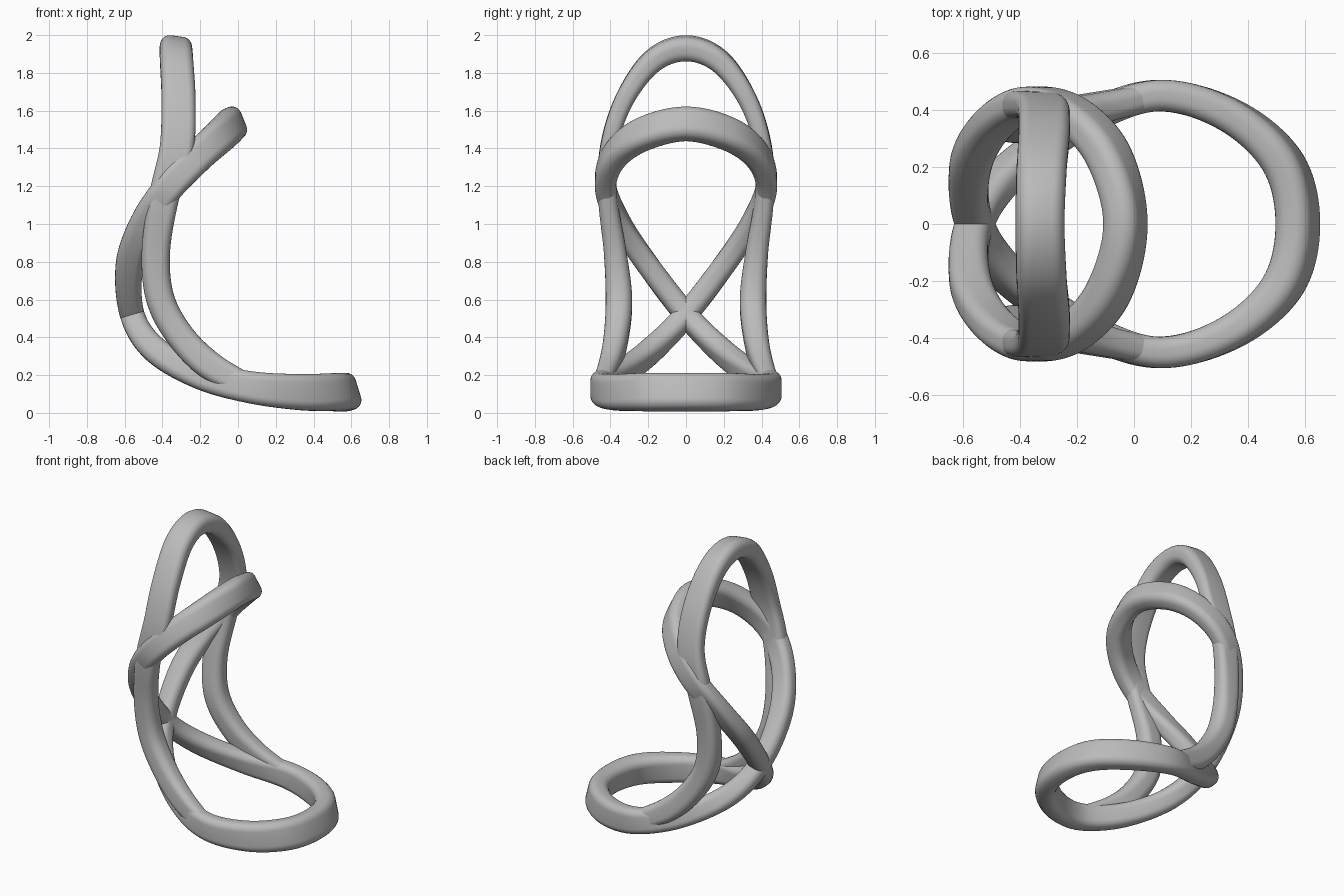
import bpy
import bmesh
from math import cos, sin, radians, pi
from mathutils import Vector

cube = bpy.data.objects.get("Cube")
if cube:
    bpy.data.objects.remove(cube)

grey = bpy.data.materials.new("soft grey")
grey.use_nodes = True
grey.diffuse_color = (0.5, 0.5, 0.5, 1)
grey.node_tree.nodes["Principled BSDF"].inputs["Base Color"].default_value = (0.5, 0.5, 0.5, 1)


def mirrored(points):
    """Same stations on the other side of y = 0."""
    return [(x, -y, *rest) for x, y, *rest in points]


def spline(points, closed, steps=12):
    """Catmull-Rom through stations of any dimension."""
    n = len(points)
    pick = (lambda i: points[i % n]) if closed else (lambda i: points[min(max(i, 0), n - 1)])
    out = []
    for i in range(n if closed else n - 1):
        for s in range(steps):
            t = s / steps
            out.append([b + 0.5 * t * (c - a + t * (2 * a - 5 * b + 4 * c - d + t * (3 * (b - c) + d - a)))
                        for a, b, c, d in zip(pick(i - 1), pick(i), pick(i + 1), pick(i + 2))])
    if not closed:
        out.append(list(points[-1]))
    return out


def section(width, thick, arc=6):
    """Rounded rectangle outline."""
    r = 0.4 * min(width, thick)
    outline = []
    for k, (sx, sy) in enumerate([(1, 1), (-1, 1), (-1, -1), (1, -1)]):
        for j in range(arc + 1):
            a = (k + j / arc) * pi / 2
            outline.append((sx * (width / 2 - r) + r * cos(a), sy * (thick / 2 - r) + r * sin(a)))
    return outline


def band(name, stations, closed):
    """Sweep a band; a station is x, y, z, tilt of the wide side in xz, width, thickness."""
    path = spline(stations, closed)
    n = len(path)
    bm = bmesh.new()
    rings = []
    for i, (x, y, z, tilt, width, thick) in enumerate(path):
        after = path[(i + 1) % n if closed else min(i + 1, n - 1)]
        before = path[i - 1 if closed else max(i - 1, 0)]
        tangent = (Vector(after[:3]) - Vector(before[:3])).normalized()
        wide = Vector((cos(radians(tilt)), 0, sin(radians(tilt))))
        thin = tangent.cross(wide).normalized()
        wide = thin.cross(tangent)
        rings.append([bm.verts.new(Vector((x, y, z)) + wide * u + thin * v)
                      for u, v in section(width, thick)])
    for i in range(n if closed else n - 1):
        a, b = rings[i], rings[(i + 1) % n]
        for j in range(len(a)):
            k = (j + 1) % len(a)
            bm.faces.new((a[j], a[k], b[k], b[j]))
    if not closed:
        bm.faces.new(rings[0])
        bm.faces.new(rings[-1])
    bmesh.ops.recalc_face_normals(bm, faces=bm.faces)
    mesh = bpy.data.meshes.new(name)
    bm.to_mesh(mesh)
    bm.free()
    mesh.materials.append(grey)
    obj = bpy.data.objects.new(name, mesh)
    bpy.context.collection.objects.link(obj)
    bpy.ops.object.select_all(action="DESELECT")
    obj.select_set(True)
    bpy.context.view_layer.objects.active = obj
    bpy.ops.object.shade_smooth_by_angle(angle=radians(40))


# Figure-eight band: an upper loop and a base loop crossing at the back
upper_tip = [(-0.03, 0, 1.53, 112, 0.18, 0.13)]
upper_side = [
    (-0.09, 0.24, 1.47, 122, 0.18, 0.13),
    (-0.22, 0.385, 1.35, 135, 0.17, 0.12),
    (-0.37, 0.425, 1.19, 142, 0.16, 0.11),
    (-0.5, 0.345, 1.0, 160, 0.15, 0.11),
    (-0.575, 0.2, 0.78, 178, 0.145, 0.12),
]
crossing = [(-0.56, 0, 0.52, 196, 0.13, 0.12)]
base_side = [
    (-0.44, 0.18, 0.335, 220, 0.14, 0.12),
    (-0.2, 0.35, 0.2, 244, 0.15, 0.11),
    (0.07, 0.45, 0.135, 263, 0.17, 0.11),
    (0.33, 0.385, 0.11, 276, 0.19, 0.12),
    (0.52, 0.22, 0.11, 284, 0.2, 0.13),
]
base_tip = [(0.575, 0, 0.11, 287, 0.2, 0.13)]
band("figure_eight_band",
     upper_tip + upper_side + crossing + mirrored(base_side) + base_tip
     + base_side[::-1] + crossing + mirrored(upper_side)[::-1], True)

# Tall arch rising from both sides of the base
arch_side = [
    (0.07, 0.45, 0.135, 255, 0.12, 0.09),
    (-0.14, 0.405, 0.245, 235, 0.15, 0.11),
    (-0.3, 0.37, 0.4, 218, 0.15, 0.13),
    (-0.41, 0.355, 0.6, 198, 0.15, 0.14),
    (-0.435, 0.375, 0.85, 180, 0.15, 0.12),
    (-0.39, 0.415, 1.15, 168, 0.16, 0.1),
    (-0.325, 0.41, 1.4, 172, 0.18, 0.09),
    (-0.315, 0.33, 1.65, 178, 0.18, 0.1),
    (-0.325, 0.18, 1.86, 174, 0.175, 0.12),
]
arch_tip = [(-0.33, 0, 1.93, 172, 0.17, 0.13)]
band("tall_arch", arch_side + arch_tip + mirrored(arch_side)[::-1], False)
